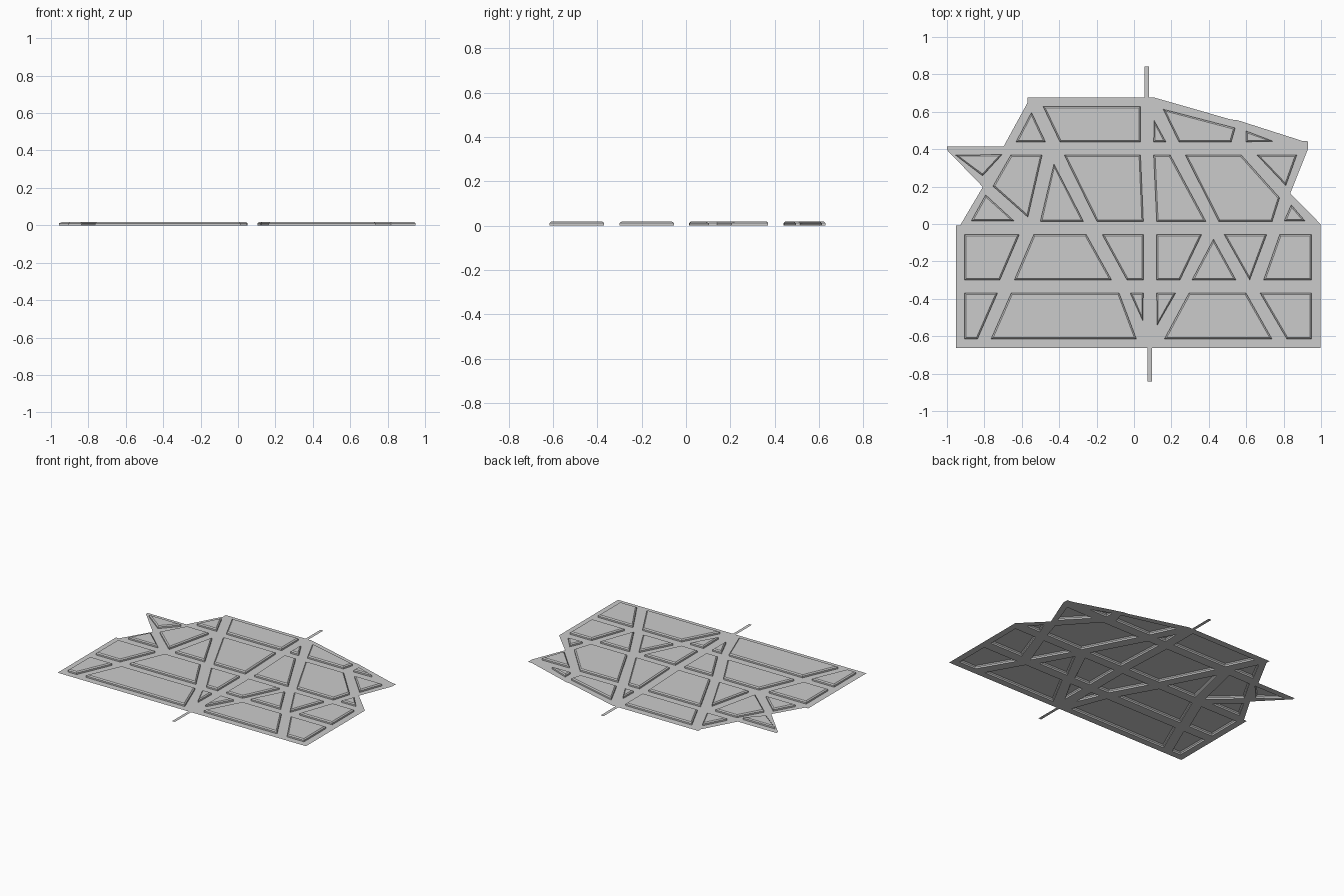
import bpy, bmesh
from mathutils import Vector

if "Cube" in bpy.data.objects:
    bpy.data.objects.remove(bpy.data.objects["Cube"])

HEIGHT = 0.018

# Four-sided blocks per row: bottom y, top y, then bottom-left, bottom-right, top-right, top-left x
ROWS = [
    (-0.61, -0.374, [(-.90, -.84, -.737, -.90), (-.757, .006, -.083, -.653),
                     (.17, .73, .596, .297), (.82, .944, .944, .682)]),
    (-0.294, -0.06, [(-.90, -.72, -.62, -.90), (-.632, -.128, -.259, -.532),
                     (-.035, .045, .045, -.163), (.126, .243, .355, .126),
                     (.70, .944, .944, .783)]),
    (0.018, 0.365, [(-.195, .045, .03, -.366), (.126, .377, .19, .11)]),
    (0.444, 0.624, [(-.393, .03, .03, -.479)]),
]

# Triangular blocks
TRIANGLES = [
    [(-.013, -.374), (.045, -.508), (.045, -.374)], [(.126, -.374), (.126, -.533), (.215, -.374)],
    [(.318, -.294), (.537, -.294), (.425, -.09)], [(.489, -.06), (.618, -.29), (.703, -.06)],
    [(-.948, .367), (-.81, .264), (-.714, .367)], [(-.863, .02), (-.65, .02), (-.792, .148)],
    [(-.495, .018), (-.277, .018), (-.427, .312)], [(.666, .365), (.81, .214), (.864, .365)],
    [(.81, .02), (.906, .02), (.842, .094)], [(-.623, .444), (-.481, .444), (-.548, .588)],
    [(.11, .444), (.163, .444), (.11, .545)], [(.605, .444), (.735, .444), (.605, .49)],
]

# Irregular blocks
IRREGULAR = [
    [(-.748, .203), (-.57, .045), (-.497, .365), (-.655, .365)],
    [(.457, .018), (.735, .018), (.773, .139), (.57, .365), (.281, .365)],
    [(.243, .444), (.516, .444), (.535, .51), (.163, .608)],
]

# Outer edge of the street sheet
OUTLINE = [(-.953, -.662), (.997, -.662), (.997, 0), (.835, .163), (.93, .40), (.93, .442),
           (.90, .444), (.55, .556), (.52, .558), (.105, .677), (-.57, .677), (-.57, .647),
           (-.697, .415), (-1, .415), (-1, .396), (-.808, .198), (-.93, -.008), (-.953, -.008)]


def offset(points, d):
    """Move every side of a counter-clockwise polygon outward by d."""
    out = []
    for i, p in enumerate(points):
        p = Vector(p)
        a = (p - Vector(points[i - 1])).normalized()
        b = (Vector(points[(i + 1) % len(points)]) - p).normalized()
        na, nb = Vector((a.y, -a.x)), Vector((b.y, -b.x))
        move = (na + nb) * (d / (1 + na.dot(nb)))
        if d > 0 and move.length > 0.009:
            move *= 0.009 / move.length
        out.append(p + move)
    return out


def finish(bm, name):
    mesh = bpy.data.meshes.new(name)
    bm.to_mesh(mesh)
    bm.free()
    obj = bpy.data.objects.new(name, mesh)
    bpy.context.collection.objects.link(obj)


def ring(bm, points, z=0):
    return [bm.verts.new((p[0], p[1], z)) for p in points]


blocks = [[(bl, y0), (br, y0), (tr, y1), (tl, y1)]
          for y0, y1, quads in ROWS for bl, br, tr, tl in quads]
blocks += TRIANGLES + IRREGULAR

# Raised blocks: kerb wall, chamfer and flat top, open underneath
for n, pts in enumerate(blocks):
    bm = bmesh.new()
    outer = offset(pts, 0.005)
    rings = [ring(bm, outer, 0), ring(bm, outer, 0.011), ring(bm, offset(pts, -0.003), HEIGHT)]
    for low, high in zip(rings, rings[1:]):
        for i in range(len(low)):
            j = (i + 1) % len(low)
            bm.faces.new((low[i], low[j], high[j], high[i]))
    bm.faces.new(rings[-1])
    finish(bm, f"city_block_{n + 1}")

# Flat streets with an opening under every block
bm = bmesh.new()
edges = []
for pts in [OUTLINE] + [offset(b, 0.005) for b in blocks]:
    vs = ring(bm, pts)
    edges += [bm.edges.new((vs[i - 1], vs[i])) for i in range(len(vs))]
bmesh.ops.triangle_fill(bm, use_beauty=True, use_dissolve=False, edges=edges, normal=(0, 0, 1))
for f in bm.faces:
    f.normal_update()
    if f.normal.z < 0:
        f.normal_flip()
finish(bm, "streets")

# Narrow street ends sticking out at back and front
for name, x0, x1, y0, y1 in [("back_street_end", .057, .08, .677, .843),
                             ("front_street_end", .073, .095, -.843, -.662)]:
    bm = bmesh.new()
    bm.faces.new(ring(bm, [(x0, y0), (x1, y0), (x1, y1), (x0, y1)]))
    finish(bm, name)
